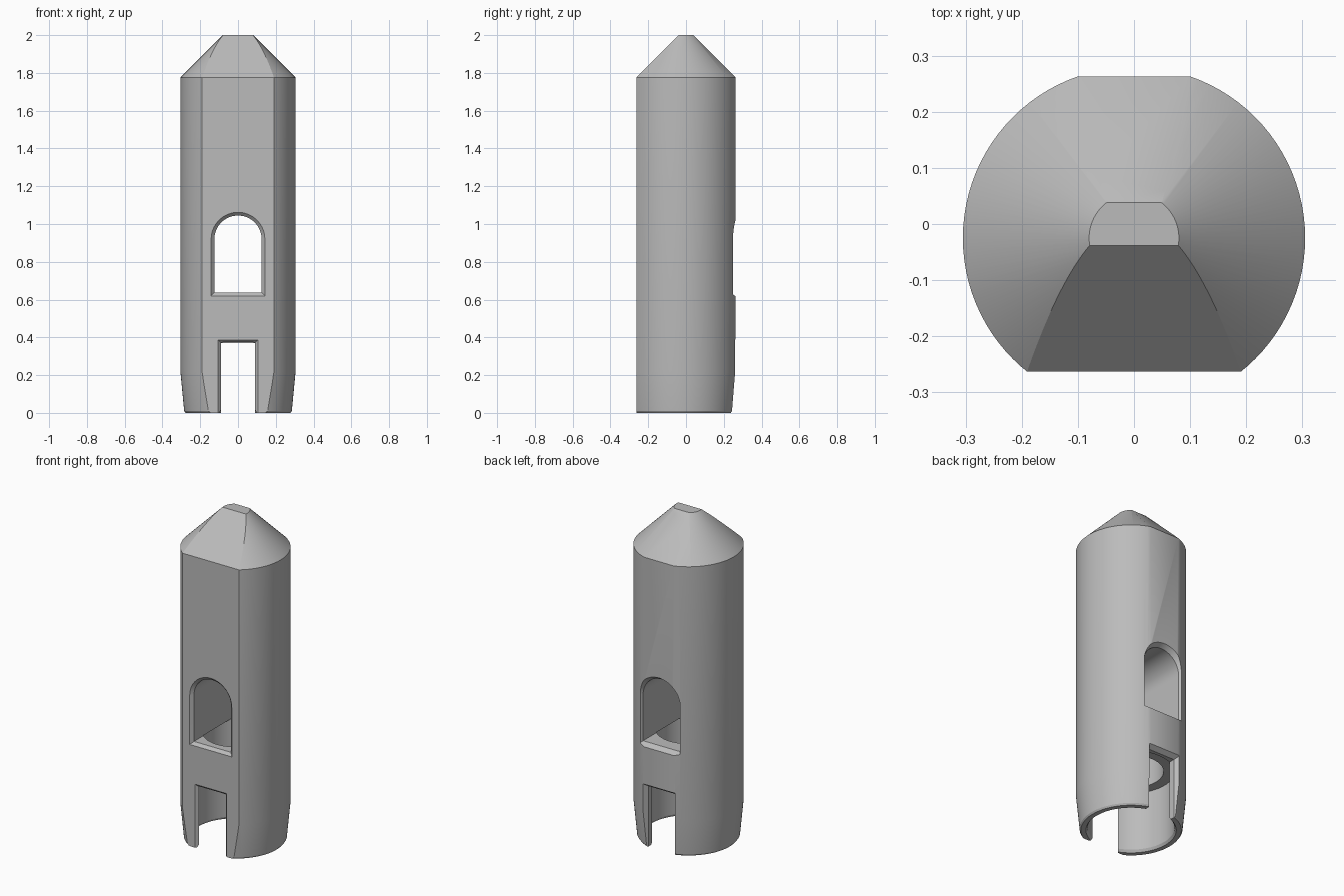
import bpy, bmesh, math

cube = bpy.data.objects.get("Cube")
if cube:
    bpy.data.objects.remove(cube, do_unlink=True)

AXIS_Y = -0.025   # the round body sits slightly forward of centre
HALF_DEPTH = 0.263

grey = bpy.data.materials.new("plain_grey")
grey.use_nodes = True
colour = (0.5, 0.5, 0.5, 1)
grey.diffuse_color = colour
grey.node_tree.nodes["Principled BSDF"].inputs["Base Color"].default_value = colour


def loft(name, rings):
    """Closed solid through matching rings of points."""
    bm = bmesh.new()
    rows = [[bm.verts.new(p) for p in ring] for ring in rings]
    count = len(rows[0])
    for a, b in zip(rows, rows[1:]):
        for i in range(count):
            j = (i + 1) % count
            bm.faces.new((a[i], a[j], b[j], b[i]))
    bm.faces.new(rows[0])
    bm.faces.new(rows[-1])
    bmesh.ops.recalc_face_normals(bm, faces=bm.faces)
    mesh = bpy.data.meshes.new(name)
    bm.to_mesh(mesh)
    bm.free()
    mesh.materials.append(grey)
    ob = bpy.data.objects.new(name, mesh)
    bpy.context.collection.objects.link(ob)
    return ob


def turned(name, profile, sides=96):
    """Solid of revolution from (radius, height) pairs."""
    turns = [2 * math.pi * i / sides for i in range(sides)]
    return loft(name, [[(r * math.cos(t), AXIS_Y + r * math.sin(t), z) for t in turns]
                       for r, z in profile])


def window_outline(grow):
    w, middle = 0.125 + grow, 0.92
    arch = [math.pi * i / 32 for i in range(33)]
    return ([(-w, 0.637 - grow), (w, 0.637 - grow)]
            + [(w * math.cos(t), middle + w * math.sin(t)) for t in arch])


def slot_outline(grow):
    w, top = 0.09 + grow, 0.37 + grow
    return [(-w, -0.1), (w, -0.1), (w, top), (-w, top)]


def through_cut(name, outline):
    """Front-to-back opening that flares at both outer faces."""
    stations = [(-0.29, 0.044), (-0.246, 0), (0.235, 0), (0.295, 0.042)]
    return loft(name, [[(x, y, z) for x, z in outline(g)] for y, g in stations])


def combine(target, tool, operation):
    mod = target.modifiers.new(tool.name, 'BOOLEAN')
    mod.object, mod.operation, mod.solver = tool, operation, 'EXACT'
    bpy.context.view_layer.objects.active = target
    bpy.ops.object.modifier_apply(modifier=mod.name)
    bpy.data.objects.remove(tool, do_unlink=True)


# Round body with tapered foot and conical top
body = turned("capsule_body", [(0.278, 0), (0.285, 0.01), (0.305, 0.22),
                               (0.305, 1.775), (0.08, 2.0)])

# Flat front and back with sloped shoulders
h, tip = HALF_DEPTH, 0.037
section = [(-h, -0.1), (h, -0.1), (h, 1.775), (tip, 2.001), (-tip, 2.001), (-h, 1.775)]
combine(body, loft("flats", [[(x, y, z) for y, z in section] for x in (-0.5, 0.5)]), 'INTERSECT')

# Arched window and bottom slot
combine(body, through_cut("window_cut", window_outline), 'DIFFERENCE')
combine(body, through_cut("slot_cut", slot_outline), 'DIFFERENCE')

# Stepped bore from the foot up to the window sill
combine(body, turned("bore_cut", [(0.25, -0.05), (0.25, 0), (0.24, 0.015), (0.24, 0.375),
                                  (0.18, 0.375), (0.18, 0.639)]), 'DIFFERENCE')

bpy.ops.object.select_all(action='DESELECT')
body.select_set(True)
bpy.context.view_layer.objects.active = body
bpy.ops.object.shade_smooth_by_angle(angle=math.radians(25))
